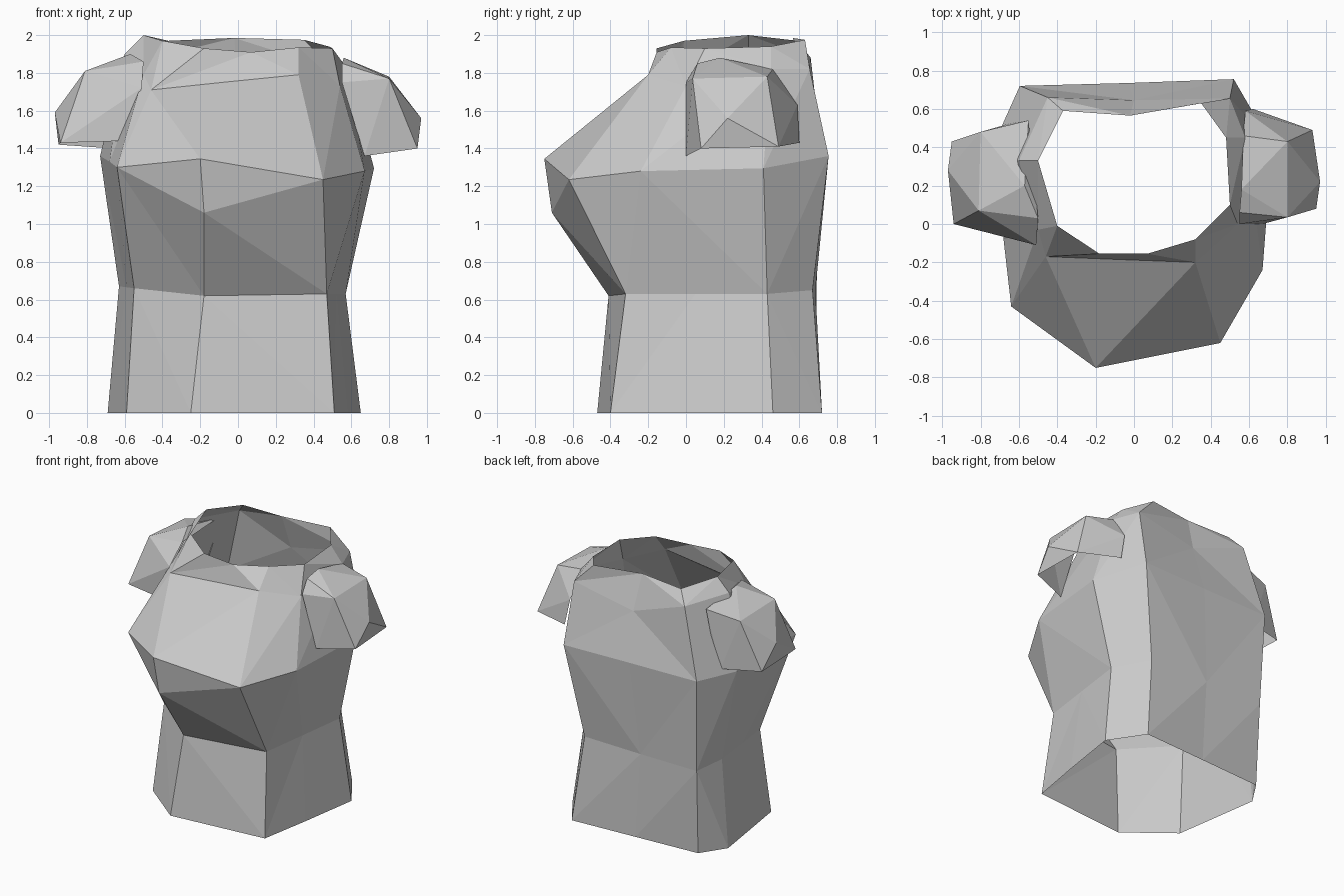
import bpy, bmesh
from mathutils import Vector


def finish(bm, name):
    mesh = bpy.data.meshes.new(name)
    bm.to_mesh(mesh)
    bm.free()
    obj = bpy.data.objects.new(name, mesh)
    bpy.context.collection.objects.link(obj)
    return obj


def reach(a, b):
    mid = (a.co + b.co) / 2
    return Vector((mid.x, mid.y - 0.2)).length


def loft(rings, name):
    """Skin closed rings with triangles, keeping the outward bulging diagonal."""
    bm = bmesh.new()
    rows = [[bm.verts.new(p) for p in ring] for ring in rings]
    n = len(rings[0])
    for low, high in zip(rows, rows[1:]):
        for i in range(n):
            j = (i + 1) % n
            a, b, c, d = low[i], low[j], high[j], high[i]
            if reach(a, c) > reach(b, d):
                tris = ((a, b, c), (a, c, d))
            else:
                tris = ((a, b, d), (b, c, d))
            for t in tris:
                bm.faces.new(t)
    bmesh.ops.remove_doubles(bm, verts=bm.verts[:], dist=0.001)
    bmesh.ops.recalc_face_normals(bm, faces=bm.faces[:])
    return finish(bm, name)


# Shirt body: each ring runs left front, front, right, back, left
hem = [(-.59, -.2, 0), (-.25, -.47, 0), (.51, -.40, 0), (.58, 0, 0), (.65, .46, 0),
       (.475, .72, 0), (-.05, .69, 0), (-.565, .66, 0), (-.69, .47, 0), (-.64, .13, 0)]
waist = [(-.55, -.12, .66), (-.18, -.41, .62), (.47, -.32, .63), (.52, .05, .63),
         (.57, .43, .63), (.40, .67, .65), (-.09, .685, .65), (-.575, .69, .65),
         (-.63, .46, .67), (-.59, .15, .665)]
chest = [(-.64, -.43, 1.30), (-.20, -.75, 1.345), (.45, -.62, 1.235), (.67, -.24, 1.28),
         (.72, .41, 1.295), (.52, .755, 1.36), (-.03, .735, 1.36), (-.595, .72, 1.36),
         (-.73, .42, 1.36), (-.68, -.08, 1.33)]
under_chest = list(chest)
under_chest[1] = (-.18, -.71, 1.06)
shoulder = [(-.46, -.17, 1.71), (-.08, -.185, 1.75), (.32, -.20, 1.79), (.54, 0, 1.73),
            (.58, .45, 1.82), (.50, .655, 1.82), (0, .645, 1.72), (-.45, .66, 1.88),
            (-.60, .33, 1.90), (-.50, -.03, 1.79)]
neck = [(-.18, -.155, 1.93), (.07, -.155, 1.91), (.32, -.08, 1.935), (.50, .10, 1.93),
        (.48, .45, 1.94), (.35, .63, 1.975), (-.02, .565, 1.985), (-.37, .59, 1.97),
        (-.50, .33, 2.0), (-.40, -.01, 1.97)]
loft([hem, waist, under_chest, chest, shoulder, neck], "shirt_body")


# Sleeves: faceted shells, open at the cuff and towards the body
def sleeve(points, side, name):
    bm = bmesh.new()
    for p in points:
        bm.verts.new(p)
    bmesh.ops.convex_hull(bm, input=bm.verts[:])
    bm.normal_update()
    opening = [f for f in bm.faces if f.normal.z < -.7 or f.normal.x * side < -.75]
    bmesh.ops.delete(bm, geom=opening, context='FACES')
    return finish(bm, name)


sleeve([(.67, 0, 1.36), (.55, 0, 1.75), (.55, .06, 1.85), (.56, .18, 1.88),
        (.57, .46, 1.82), (.58, .59, 1.63), (.62, .60, 1.43), (.80, .035, 1.77),
        (.80, .43, 1.78), (.97, .22, 1.56), (.95, .08, 1.40), (.93, .49, 1.41)],
       1, "right_sleeve")
sleeve([(-.61, -.08, 1.44), (-.51, -.11, 1.72), (-.50, .03, 1.86), (-.57, .2, 1.90),
        (-.55, .54, 1.84), (-.59, .53, 1.62), (-.66, .52, 1.40), (-.81, .07, 1.81),
        (-.80, .48, 1.79), (-.97, .28, 1.59), (-.94, 0, 1.43), (-.95, .43, 1.42)],
       -1, "left_sleeve")
